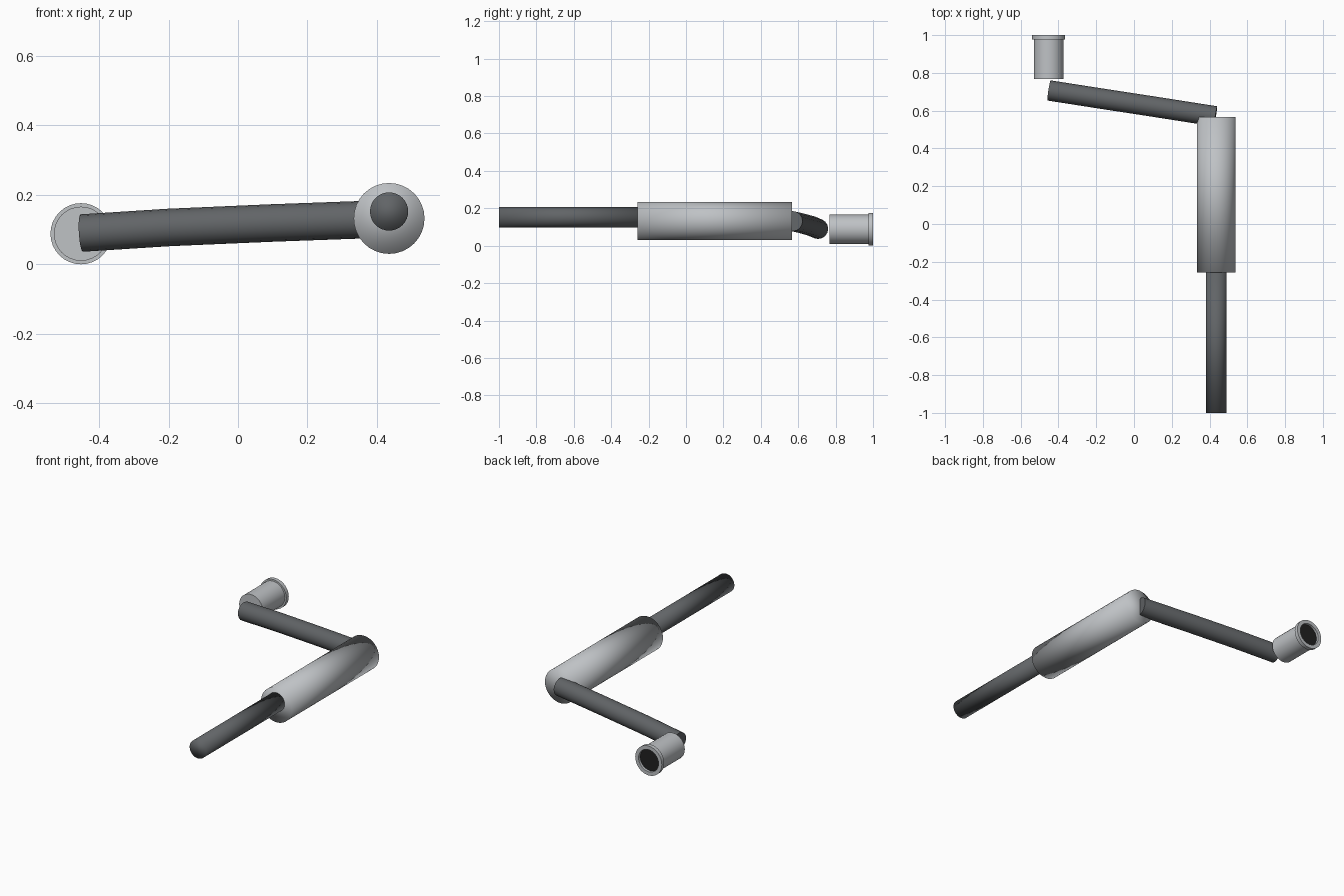
import bpy, bmesh, math

if "Cube" in bpy.data.objects:
    bpy.data.objects.remove(bpy.data.objects["Cube"])


def material(name, rgb):
    m = bpy.data.materials.new(name)
    m.diffuse_color = (*rgb, 1)
    m.use_nodes = True
    m.node_tree.nodes["Principled BSDF"].inputs["Base Color"].default_value = m.diffuse_color
    return m


STEEL = material("steel", (0.52, 0.54, 0.56))
DARK = material("dark_steel", (0.12, 0.128, 0.135))
BLACK = material("soot", (0.015, 0.015, 0.015))
SIDES = 32


def lathe(name, x, z, profile, mat, sharp=False):
    """Turn (y, radius) points about a y-parallel axis and cap both ends."""
    bm = bmesh.new()
    rings = []
    for y, r in profile:
        rings.append([bm.verts.new((x + r * math.cos(a), y, z + r * math.sin(a)))
                      for a in (2 * math.pi * i / SIDES for i in range(SIDES))])
    for a, b in zip(rings, rings[1:]):
        for i in range(SIDES):
            j = (i + 1) % SIDES
            bm.faces.new((a[i], a[j], b[j], b[i]))
    bm.faces.new(rings[0])
    end_cap = bm.faces.new(rings[-1])
    bmesh.ops.recalc_face_normals(bm, faces=bm.faces)
    if sharp:
        end_cap.material_index = 1
    me = bpy.data.meshes.new(name)
    bm.to_mesh(me)
    bm.free()
    me.materials.append(mat)
    if sharp:
        me.materials.append(BLACK)
    ob = bpy.data.objects.new(name, me)
    bpy.context.collection.objects.link(ob)
    activate(ob)
    if sharp:
        bpy.ops.object.shade_smooth_by_angle(angle=math.radians(40))
    else:
        bpy.ops.object.shade_smooth()
    return ob


def activate(ob):
    bpy.ops.object.select_all(action='DESELECT')
    ob.select_set(True)
    bpy.context.view_layer.objects.active = ob


# Muffler can and tail pipe
lathe("muffler", 0.435, 0.132, [(-0.258, 0.102), (0.567, 0.102)], STEEL)
lathe("tail_pipe", 0.435, 0.152, [(-1.0, 0.055), (-0.24, 0.055)], DARK)

# Inlet sleeve with flange and dark mouth
lathe("inlet_sleeve", -0.452, 0.088,
      [(0.768, 0.078), (0.977, 0.078), (0.977, 0.088), (1.0, 0.088),
       (1.0, 0.066), (0.985, 0.066)], STEEL, sharp=True)

# Slightly bent connecting pipe
cu = bpy.data.curves.new("connecting_pipe", 'CURVE')
cu.dimensions = '3D'
cu.bevel_depth = 0.054
cu.bevel_resolution = 6
cu.use_fill_caps = True
path = [(-0.45, 0.707, 0.09), (-0.2, 0.668, 0.106),
        (0.1, 0.622, 0.119), (0.432, 0.57, 0.131)]
sp = cu.splines.new('POLY')
sp.points.add(len(path) - 1)
for p, co in zip(sp.points, path):
    p.co = (*co, 1)
cu.materials.append(DARK)
pipe = bpy.data.objects.new("connecting_pipe", cu)
bpy.context.collection.objects.link(pipe)
activate(pipe)
bpy.ops.object.convert(target='MESH')
bpy.ops.object.shade_smooth_by_angle(angle=math.radians(40))
